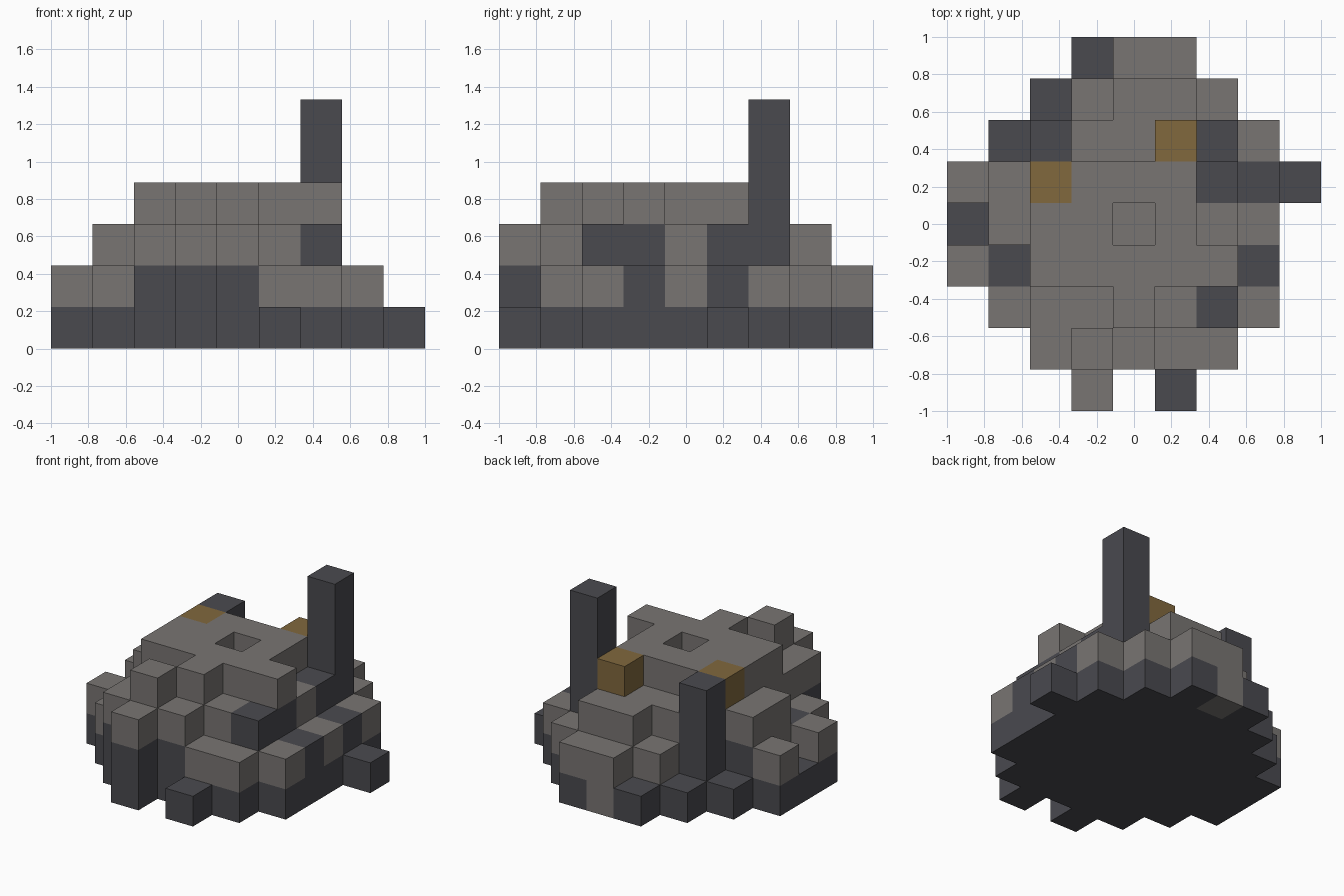
import bpy, bmesh
from mathutils import Vector

if "Cube" in bpy.data.objects:
    bpy.data.objects.remove(bpy.data.objects["Cube"], do_unlink=True)

N = 9
S = 2 / N  # block size

# Block heights, first row is the front, left to right is -x to +x
HEIGHTS = [
    "000301000",
    "003432200",
    "023343320",
    "224444420",
    "134434320",
    "234444321",
    "014334620",
    "001233200",
    "000122000",
]

# Blocks (column, row) whose colour differs from the grey of their tier
CHIMNEY, STUMP = (6, 6), (2, 6)
DARK = {
    1: {(3, 0), (2, 1), (4, 1), (7, 3), (1, 3), (7, 5), (1, 5)},
    2: {(6, 2), (6, 3), (6, 5)},
}
GOLD = {(2, 5), (5, 6)}
PALE_BASE = {(4, 8)}


def material(name, color):
    m = bpy.data.materials.new(name)
    m.use_nodes = True
    m.diffuse_color = (*color, 1)
    m.node_tree.nodes["Principled BSDF"].inputs["Base Color"].default_value = (*color, 1)
    return m


MATS = [
    material("warm_grey_stone", (0.19, 0.178, 0.17)),
    material("dark_slate", (0.068, 0.068, 0.078)),
    material("dull_gold", (0.22, 0.14, 0.048)),
]
STONE, SLATE, ORE = range(3)


def height(i, j):
    return int(HEIGHTS[j][i]) if 0 <= i < N and 0 <= j < N else 0


def filled(i, j, k):
    return 0 <= k < height(i, j)


def colour(i, j, k):
    if (i, j) in (CHIMNEY, STUMP):
        return SLATE
    if k == 0:
        return STONE if (i, j) in PALE_BASE else SLATE
    if k == 3 and (i, j) in GOLD:
        return ORE
    return SLATE if (i, j) in DARK.get(k, ()) else STONE


def build(name, cells):
    """Make one object from blocks, keeping only the outward faces."""
    bm = bmesh.new()
    for i, j, k in cells:
        mid = Vector((i - N / 2 + 0.5, j - N / 2 + 0.5, k + 0.5))
        for axis in range(3):
            for sign in (-1, 1):
                step = [0, 0, 0]
                step[axis] = sign
                if filled(i + step[0], j + step[1], k + step[2]):
                    continue
                n = Vector(step)
                u = Vector([float(a == (axis + 1) % 3) for a in range(3)])
                v = n.cross(u)
                corners = [mid + (n + u * a + v * b) / 2
                           for a, b in ((-1, -1), (1, -1), (1, 1), (-1, 1))]
                face = bm.faces.new([bm.verts.new(c * S) for c in corners])
                face.material_index = colour(i, j, k)
    bmesh.ops.remove_doubles(bm, verts=bm.verts, dist=0.001)
    mesh = bpy.data.meshes.new(name)
    bm.to_mesh(mesh)
    bm.free()
    for m in MATS:
        mesh.materials.append(m)
    obj = bpy.data.objects.new(name, mesh)
    bpy.context.collection.objects.link(obj)
    return obj


# Stepped tiers of the mound
COLUMNS = [(i, j) for j in range(N) for i in range(N) if height(i, j)]
POSTS = {"tall_post": CHIMNEY, "short_post": STUMP}
for k, tier in enumerate(("base_tier", "lower_tier", "middle_tier", "top_tier")):
    build(tier, [(i, j, k) for i, j in COLUMNS
                 if k < height(i, j) and (i, j) not in POSTS.values()
                 and not (k == 3 and (i, j) in GOLD)])

# Dark posts standing through the tiers
for name, (i, j) in POSTS.items():
    build(name, [(i, j, k) for k in range(height(i, j))])

# Gold blocks on the top tier
for name, (i, j) in zip(("right_gold_block", "left_gold_block"), sorted(GOLD)):
    build(name, [(i, j, 3)])
